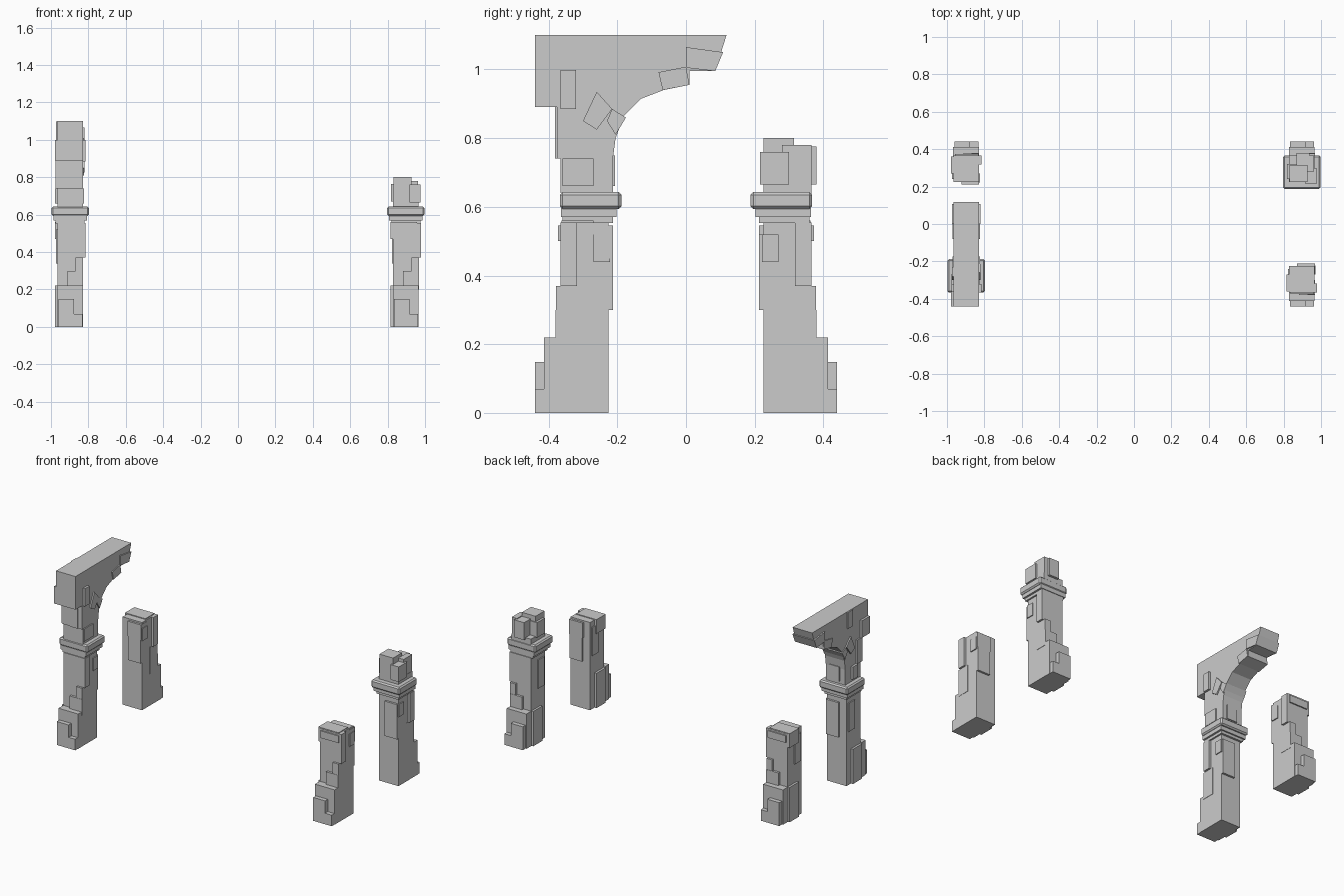
import bpy, bmesh

CX = 0.8975  # pillar centre distance from x = 0


def make(name, fill):
    bm = bmesh.new()
    fill(bm)
    bmesh.ops.recalc_face_normals(bm, faces=bm.faces[:])
    me = bpy.data.meshes.new(name)
    bm.to_mesh(me)
    bm.free()
    ob = bpy.data.objects.new(name, me)
    bpy.context.collection.objects.link(ob)
    return ob


def prism(bm, cx, u0, u1, pts):
    """Extrude a (y, z) outline along x."""
    vs = [bm.verts.new((cx + u0, y, z)) for y, z in pts]
    f = bm.faces.new(vs)
    ext = bmesh.ops.extrude_face_region(bm, geom=[f])["geom"]
    bmesh.ops.translate(bm, vec=(u1 - u0, 0, 0),
                        verts=[e for e in ext if isinstance(e, bmesh.types.BMVert)])


def stones(bm, cx, sy, rows):
    """Boxes as (x0, x1, v0, v1, z0, z1); v is distance from the y centre."""
    for u0, u1, v0, v1, z0, z1 in rows:
        a, b = sy * v0, sy * v1
        prism(bm, cx, u0, u1, [(a, z0), (b, z0), (b, z1), (a, z1)])


# stepped shaft shared by all four pillars
SHAFT = [
    (-.068, .068, .225, .365, 0, .555),
    (-.063, .02, .30, .44, 0, .148),
    (.02, .066, .30, .44, 0, .07),
    (-.07, .068, .30, .413, 0, .22),
    (-.082, -.04, .27, .362, 0, .22),
    (-.015, .07, .30, .38, .2, .30),
    (.03, .07, .30, .378, .2, .37),
    (-.02, .067, .212, .26, .30, .52),
    (.03, .074, .222, .27, .44, .52),
    (.04, .082, .318, .365, .37, .555),
    (-.075, -.03, .24, .30, .34, .52),
]
# small capping stones on the two short pillars
SHORT_TOP = [
    (-.082, .06, .27, .362, .47, .56),
    (-.025, .07, .212, .27, .45, .545),
    (-.06, .066, .34, .373, .50, .545),
]
# broken stones above the capital
BROKEN_TOP = [
    (-.068, .068, .225, .365, .63, .675),
    (-.065, .03, .225, .315, .64, .80),
    (-.079, -.03, .24, .32, .67, .765),
    (-.03, .04, .30, .38, .665, .775),
    (.02, .077, .215, .30, .665, .76),
    (.03, .066, .28, .365, .66, .78),
]

for name, cx, sy, extra in [("front_left_shaft", -CX, -1, []),
                            ("back_left_pillar", -CX, 1, SHORT_TOP),
                            ("front_right_pillar", CX, -1, SHORT_TOP),
                            ("back_right_shaft", CX, 1, [])]:
    make(name, lambda bm: stones(bm, cx, sy, SHAFT + extra))

# capitals: stepped mouldings with a bevelled top slab
for name, cx, sy in [("front_left_capital", -CX, -1), ("back_right_capital", CX, 1)]:
    make(name + "_steps", lambda bm: stones(bm, cx, sy, [
        (-.078, .078, .212, .36, .553, .572),
        (-.09, .09, .203, .364, .57, .597)]))
    slab = make(name + "_slab", lambda bm: stones(bm, cx, sy, [
        (-.1, .1, .188, .367, .594, .643)]))
    m = slab.modifiers.new("bevel", "BEVEL")
    m.width = .008
    m.segments = 1

make("broken_top", lambda bm: stones(bm, CX, 1, BROKEN_TOP))

# arch springing from the front left pillar
ARCH = [(-.44, 1.1), (.118, 1.1), (.085, .995), (.01, .995), (.01, .955),
        (-.065, .94), (-.13, .915), (-.18, .865), (-.205, .80), (-.213, .74),
        (-.213, .64), (-.365, .64), (-.365, .74), (-.375, .74), (-.375, .89), (-.44, .89)]
make("arch", lambda bm: prism(bm, -CX, -.068, .068, ARCH))


# raised voussoirs and facing stones on the arch
def voussoirs(bm):
    for w, pts in [
        (.076, [(-.30, .85), (-.26, .935), (-.215, .885), (-.26, .825)]),
        (.073, [(-.215, .885), (-.175, .86), (-.17, .875), (-.205, .815), (-.21, .82)][:2]
         + [(-.205, .81), (-.23, .85)]),
        (.074, [(-.08, .992), (0, 1.008), (.01, .955), (-.068, .94)]),
        (.076, [(0, 1.065), (.108, 1.05), (.085, .995), (0, 1.005)]),
    ]:
        prism(bm, -CX, -w, w, pts)


make("arch_voussoirs", voussoirs)
make("arch_facing_stones", lambda bm: stones(bm, -CX, -1, [
    (.03, .082, .32, .365, .885, .998),
    (-.082, -.03, .36, .44, .89, .998),
    (-.01, .04, .33, .381, .74, 1.0),
    (-.082, -.03, .27, .32, .66, .74),
    (-.076, .03, .23, .28, .995, 1.098),
    (.03, .075, .27, .36, .66, .74),
    (-.078, -.02, .32, .37, .74, .89),
    (-.03, .04, .207, .26, .66, .75),
]))
